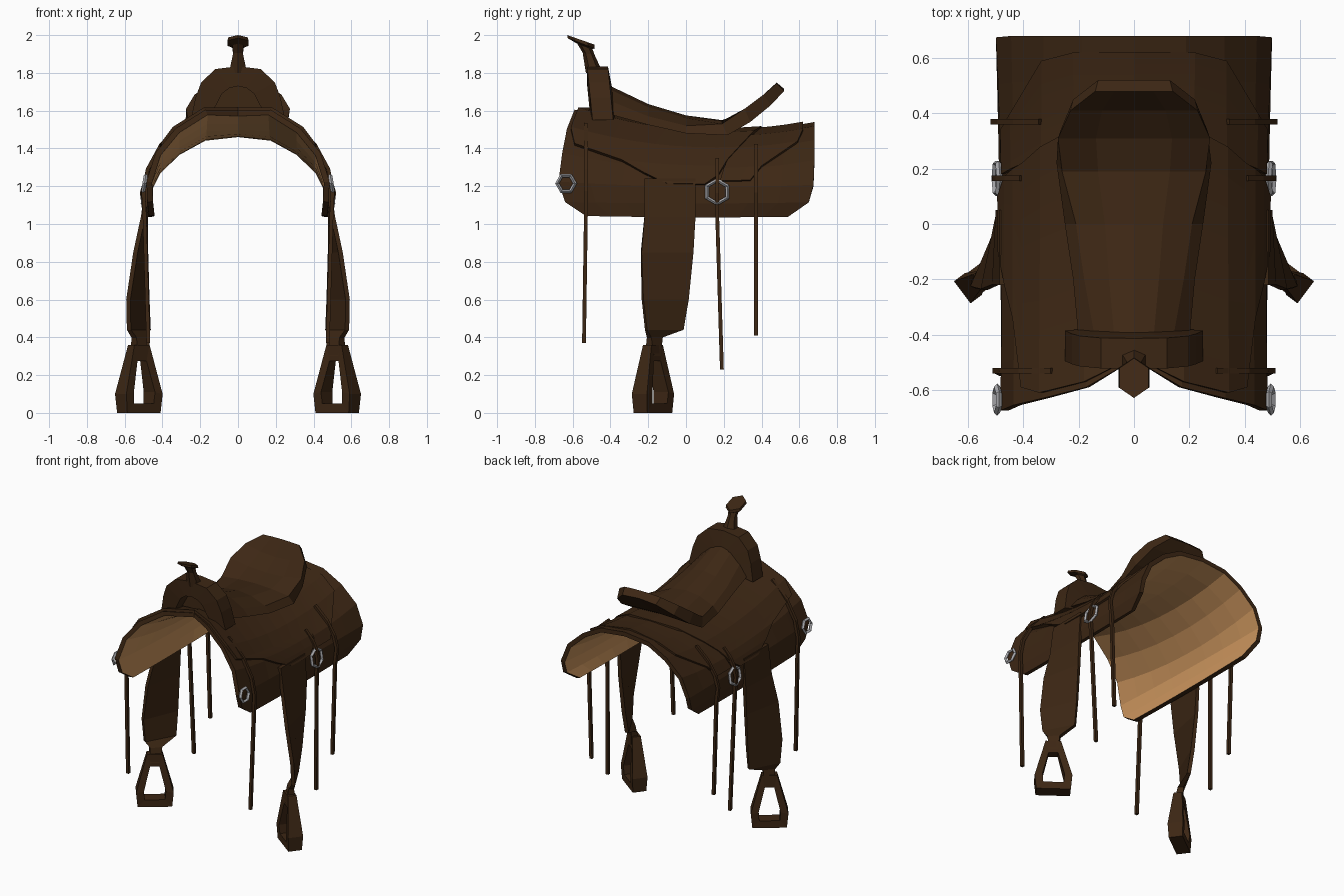
import bpy, bmesh, math
from mathutils import Vector as V

if "Cube" in bpy.data.objects:
    bpy.data.objects.remove(bpy.data.objects["Cube"])


def material(name, col):
    m = bpy.data.materials.new(name)
    m.diffuse_color = (*col, 1)
    m.use_nodes = True
    m.node_tree.nodes["Principled BSDF"].inputs["Base Color"].default_value = m.diffuse_color
    return m


LEATHER = material("dark brown leather", (0.046, 0.020, 0.007))
LINING = material("tan lining", (0.60, 0.30, 0.11))
METAL = material("silver metal", (0.42, 0.42, 0.44))


def finish(name, bm, mats):
    bmesh.ops.recalc_face_normals(bm, faces=bm.faces[:])
    me = bpy.data.meshes.new(name)
    bm.to_mesh(me)
    bm.free()
    for m in mats:
        me.materials.append(m)
    ob = bpy.data.objects.new(name, me)
    bpy.context.collection.objects.link(ob)
    return ob


def loft(name, rings, mat=LEATHER, loop=False):
    """Skin a list of closed rings; loop joins last to first, otherwise cap ends."""
    bm = bmesh.new()
    vs = [[bm.verts.new(p) for p in r] for r in rings]
    n = len(rings[0])
    for i in range(len(vs) - (0 if loop else 1)):
        a, b = vs[i], vs[(i + 1) % len(vs)]
        for j in range(n):
            k = (j + 1) % n
            bm.faces.new((a[j], a[k], b[k], b[j]))
    if not loop:
        bm.faces.new(vs[0])
        bm.faces.new(vs[-1])
    return finish(name, bm, [mat])


# Draped surface over the back: half cross-sections (x, z) at front, middle, rear
FRONT = [(0, 1.64), (.16, 1.61), (.31, 1.50), (.41, 1.37), (.455, 1.22), (.45, 1.12), (.44, 1.05)]
MID = [(0, 1.47), (.17, 1.45), (.31, 1.37), (.41, 1.27), (.45, 1.19), (.455, 1.11), (.445, 1.04)]
REAR = [(0, 1.51), (.18, 1.49), (.31, 1.42), (.42, 1.32), (.47, 1.20), (.47, 1.12), (.445, 1.05)]


def section(u, y):
    """Point on the surface: u is the signed column, y the position along the back."""
    s = (y + .68) / 1.36
    w = (2 * (s - .5) * (s - 1), 4 * s * (1 - s), 2 * s * (s - .5))
    a = min(abs(u), 6)
    i = min(int(a), 5)
    x, z = (sum(k * (c[i][d] + (c[i + 1][d] - c[i][d]) * (a - i))
                for k, c in zip(w, (FRONT, MID, REAR))) for d in (0, 1))
    return V((math.copysign(x, u), y, z))


def drape(u, y, off):
    d = section(u + .5, y) - section(u - .5, y)
    return section(u, y) + V((-d.z, 0, d.x)).normalized() * off


def layer(name, cols, off, thick, inner, nv=8):
    """Leather sheet on the surface; cols are (u, front y, rear y), mirrored in x."""
    cols = [(-u, a, b) for u, a, b in reversed(cols[1:])] + cols
    bm = bmesh.new()
    g = [[[bm.verts.new(drape(u, a + (b - a) * j / nv, o)) for j in range(nv + 1)]
          for u, a, b in cols] for o in (off, off + thick)]
    n = len(cols) - 1
    for k in (0, 1):
        for i in range(n):
            for j in range(nv):
                f = bm.faces.new((g[k][i][j], g[k][i + 1][j], g[k][i + 1][j + 1], g[k][i][j + 1]))
                f.material_index = 1 - k
    rim = [(i, 0) for i in range(n)] + [(n, j) for j in range(nv)] \
        + [(i, nv) for i in range(n, 0, -1)] + [(0, j) for j in range(nv, 0, -1)]
    for (i, j), (p, q) in zip(rim, rim[1:] + rim[:1]):
        bm.faces.new((g[0][i][j], g[0][p][q], g[1][p][q], g[1][i][j]))
    return finish(name, bm, [LEATHER, inner])


# Skirt with tan underside, then the two overlaid flaps
layer("skirt", [(0, -.49, .68), (1, -.59, .68), (2, -.63, .68), (3, -.655, .68),
                (4, -.675, .675), (5, -.64, .65), (6, -.53, .54)], 0, .03, LINING)
layer("front_flap", [(0, -.48, .4), (1, -.57, .36), (2, -.61, .28), (2.6, -.59, .22),
                     (2.9, -.34, .2), (3.4, -.22, .17), (3.9, -.1, .1)], .03, .02, LEATHER)
layer("rear_flap", [(0, .3, .62), (1.2, .3, .62), (2, .25, .59), (3, .2, .40),
                    (3.7, .18, .34)], .03, .014, LEATHER)

# Seat with raised cantle: y, half width, centre z, edge z, bottom y, half width, z
SEAT = [(-.42, .14, 1.74, 1.66, -.42, .20, 1.585), (-.2, .18, 1.635, 1.57, -.2, .22, 1.525),
        (0, .21, 1.575, 1.52, 0, .25, 1.48), (.19, .26, 1.55, 1.53, .22, .28, 1.47),
        (.31, .275, 1.58, 1.61, .34, .265, 1.54), (.41, .23, 1.65, 1.685, .45, .22, 1.63),
        (.48, .14, 1.75, 1.745, .52, .13, 1.705)]
loft("seat", [[V((w * f, y, ze + (zc - ze) * (1 - f * f))) for f in (-1, -.5, 0, .5, 1)]
              + [V((wb * f, yb, zb + .01 * (1 - abs(f)))) for f in (1, 0, -1)]
              for y, w, zc, ze, yb, wb, zb in SEAT])

# Fork: arch with outer and inner outline
ARCH = [(.25, 1.55, .15, 1.57), (.225, 1.67, .11, 1.64), (.195, 1.75, .085, 1.69),
        (.12, 1.82, .045, 1.72), (0, 1.835, 0, 1.73)]
ARCH += [(-a, b, -c, d) for a, b, c, d in reversed(ARCH[:-1])]
loft("fork", [[V((x, y - .1 * (z - 1.6), z)) for x, z, y in
               ((xo, zo, -.50), (xo, zo, -.39), (xi, zi, -.38), (xi, zi, -.51))]
              for xo, zo, xi, zi in ARCH])

# Horn: tilted six-sided rings
HORN = [(-.485, 1.80, .055, .045, 0), (-.515, 1.90, .030, .032, .2), (-.535, 1.94, .035, .04, .35),
        (-.555, 1.957, .064, .072, .38), (-.557, 1.975, .06, .072, .35)]
loft("horn", [[V((rx * math.cos(a), y + ry * math.sin(a), z - t * ry * math.sin(a)))
               for a in (math.radians(30 + 60 * k) for k in range(6))]
              for y, z, rx, ry, t in HORN])

# Fender sections: z, centre x, centre y, half width, twist, half thickness
FENDER = [(1.24, .475, -.085, .135, 0, .012), (1.04, .495, -.085, .135, .05, .012),
          (.85, .515, -.10, .14, .2, .012), (.6, .53, -.11, .13, .4, .012),
          (.44, .525, -.115, .11, .5, .012), (.40, .525, -.165, .04, .7, .018),
          (.30, .525, -.175, .03, .93, .03)]
# Stirrup frame: outer l, z, inner l, z, half depth
STIRRUP = [(.11, 0, .065, .05, .045), (.12, .10, .07, .11, .05), (.05, .36, .03, .275, .028)]
STIRRUP += [(-a, b, -c, d, e) for a, b, c, d, e in reversed(STIRRUP)]
# Tie strings: y on the skirt, first column, hanging end y, end z
STRINGS = [(-.53, 1.7, -.54, .37), (.165, 2.6, .19, .23), (.37, 2.0, .37, .41)]
# Rings: y, z, radius
RINGS = [(-.635, 1.215, .047), (.165, 1.17, .062)]

for sx, side in ((1, "right"), (-1, "left")):
    def flip(rings):
        return [[V((p[0] * sx, p[1], p[2])) for p in r] for r in rings]

    rings = []
    for z, cx, cy, h, a, t in FENDER:
        d, n = V((math.sin(a), -math.cos(a), 0)), V((math.cos(a), math.sin(a), 0))
        c = V((cx, cy, z))
        rings.append([c + d * h + n * t, c - d * h + n * t, c - d * h - n * t, c + d * h - n * t])
    loft("fender_" + side, flip(rings))

    d, n, c = V((.8, -.6, 0)), V((.6, .8, 0)), V((.525, -.175, 0))
    loft("stirrup_" + side, flip([[c + d * l + n * q + V((0, 0, z)) for l, z, q in
                                   ((lo, zo, e), (lo, zo, -e), (li, zi, -e), (li, zi, e))]
                                  for lo, zo, li, zi, e in STIRRUP]), loop=True)

    for k, (y, u0, ye, ze) in enumerate(STRINGS):
        us = [u0 + (4.4 - u0) * i / 3 for i in range(4)]
        rings = [[drape(u, y + q, o) for q, o in ((-.01, .04), (.01, .04), (.01, .06), (-.01, .06))]
                 for u in us]
        for z, yy, x in ((1.05, y, .495), (ze, ye, .475)):
            rings.append([V((x + o, yy + q, z)) for q, o in
                          ((-.01, -.01), (.01, -.01), (.01, .01), (-.01, .01))])
        loft(f"tie_string_{k + 1}_{side}", flip(rings))

    for k, (y, z, r) in enumerate(RINGS):
        rings = []
        for i in range(6):
            a = math.radians(60 * i + 30 * k)
            rad = V((.15 * math.sin(a) * -1, math.cos(a), math.sin(a)))
            rings.append([V((.495, y, z)) + rad * (r + .011 * math.cos(b))
                          + V((.011 * math.sin(b), 0, 0))
                          for b in (math.pi / 2 * j for j in range(4))])
        loft(f"metal_ring_{k + 1}_{side}", flip(rings), METAL, loop=True)
